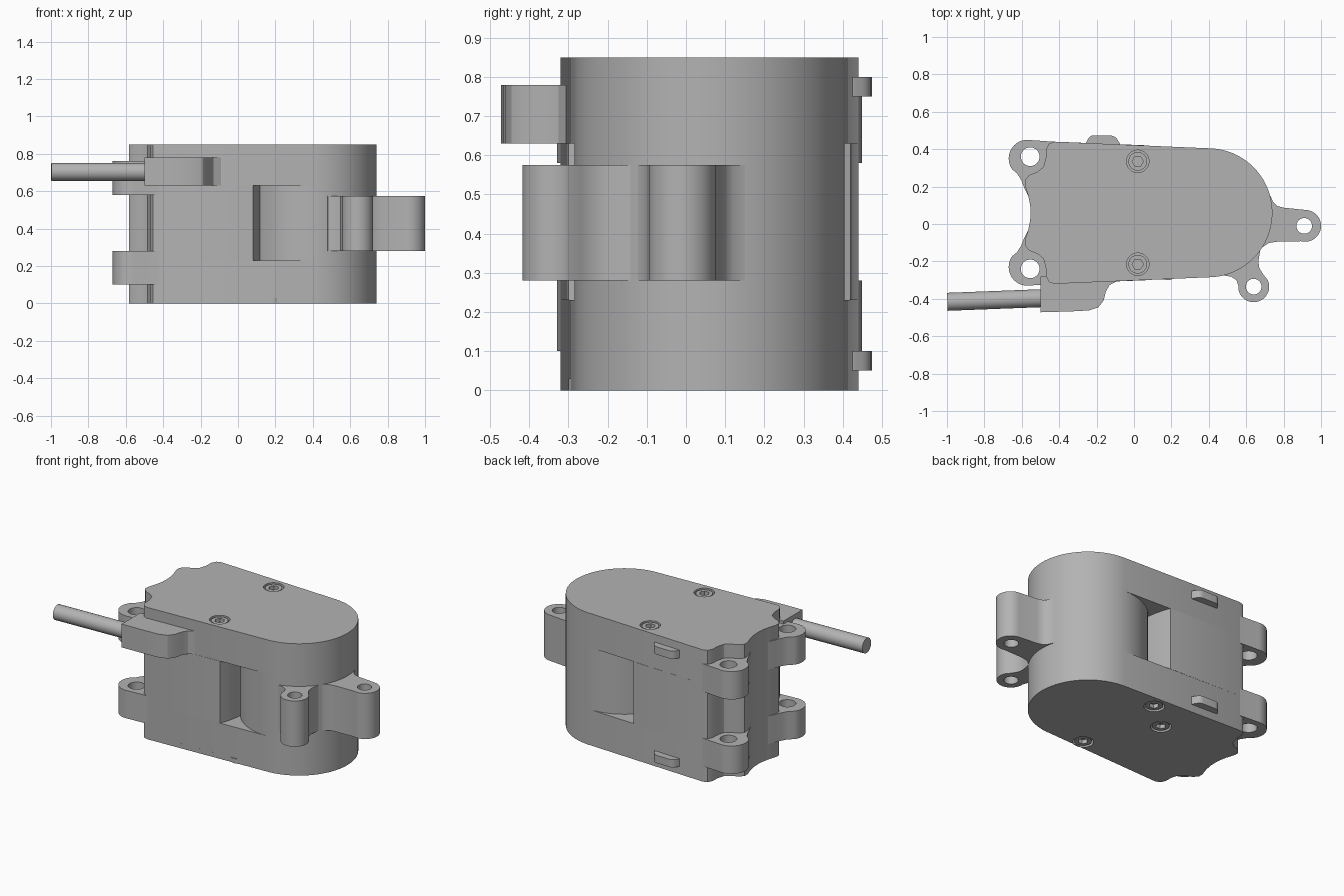
import bpy, bmesh, math
from mathutils import Vector

cube = bpy.data.objects.get("Cube")
if cube:
    bpy.data.objects.remove(cube, do_unlink=True)

grey = bpy.data.materials.new("plain_grey")
grey.use_nodes = True
GREY = (0.45, 0.45, 0.45, 1)
grey.diffuse_color = GREY
grey.node_tree.nodes["Principled BSDF"].inputs["Base Color"].default_value = GREY

AXIS = 0.06              # the case is symmetric about this y
HUB = (0.395, AXIS)
HUB_R = 0.345


def arc(c, r, a0, a1, n=24):
    steps = [math.radians(a0 + (a1 - a0) * i / n) for i in range(n + 1)]
    return [(c[0] + r * math.cos(a), c[1] + r * math.sin(a)) for a in steps]


def circle(c, r, n=32):
    return arc(c, r, 0, 360, n)[:-1]


def mirror(pts):
    return [(x, 2 * AXIS - y) for x, y in pts]


def rounded(pts, cut, n=5):
    """Round every corner of a closed outline with a small curve."""
    out = []
    for i, p in enumerate(pts):
        p, a, b = Vector(p), Vector(pts[i - 1]), Vector(pts[(i + 1) % len(pts)])
        s = p + (a - p).normalized() * min(cut, (a - p).length * 0.49)
        e = p + (b - p).normalized() * min(cut, (b - p).length * 0.49)
        for k in range(n + 1):
            t = k / n
            q = s * (1 - t) ** 2 + p * 2 * t * (1 - t) + e * t ** 2
            out.append((q.x, q.y))
    return out


def finish(name, bm):
    bmesh.ops.recalc_face_normals(bm, faces=bm.faces)
    mesh = bpy.data.meshes.new(name)
    bm.to_mesh(mesh)
    bm.free()
    mesh.materials.append(grey)
    ob = bpy.data.objects.new(name, mesh)
    bpy.context.collection.objects.link(ob)
    bpy.ops.object.select_all(action='DESELECT')
    ob.select_set(True)
    bpy.context.view_layer.objects.active = ob
    bpy.ops.object.shade_smooth_by_angle(angle=math.radians(30))
    return ob


def prism(name, outline, z0, z1, holes=()):
    """Extrude an outline, with optional holes through it."""
    bm = bmesh.new()
    edges = []
    for loop in (outline, *holes):
        vs = [bm.verts.new((x, y, z0)) for x, y in loop]
        edges += [bm.edges.new((v, vs[i - 1])) for i, v in enumerate(vs)]
    bmesh.ops.triangle_fill(bm, edges=edges, use_beauty=True, normal=(0, 0, 1))
    ext = bmesh.ops.extrude_face_region(bm, geom=bm.faces[:], use_keep_orig=True)
    top = [g for g in ext["geom"] if isinstance(g, bmesh.types.BMVert)]
    bmesh.ops.translate(bm, verts=top, vec=(0, 0, z1 - z0))
    return finish(name, bm)


# Case outline: rounded nose, straight flanks, scooped tail
flank = [(-0.425, 0.44), (-0.455, 0.43), (-0.47, 0.40), (-0.472, 0.35),
         (-0.485, 0.305), (-0.515, 0.28), (-0.56, 0.262), (-0.583, 0.235),
         (-0.583, 0.205), (-0.565, 0.15), (-0.555, 0.10)]
tail = flank + [(-0.553, AXIS)] + mirror(flank)[::-1]
case = arc(HUB, HUB_R, -90, 90, 40) + tail

# Middle of the case stops at a curved wall, leaving side windows for the hub
wall = [(0.08, 0.42), (0.098, 0.37), (0.11, 0.32), (0.12, 0.26)]
core = mirror(wall) + wall[::-1] + tail

top_screws = [(0.02, 0.335), (0.02, -0.215)]
base_screws = [(0.13, 0.335), (-0.05, 0.18), (0.18, -0.24)]

prism("base_plate", case, 0, 0.03, [circle(c, 0.06) for c in base_screws])
prism("lower_case", case, 0.03, 0.23)
prism("middle_case", core, 0.23, 0.63)
prism("upper_case", case, 0.63, 0.82)
prism("top_plate", case, 0.82, 0.85, [circle(c, 0.06) for c in top_screws])
prism("output_hub", circle(HUB, HUB_R, 80), 0.23, 0.63)

# Screw heads with hexagonal sockets
for c in top_screws:
    prism("top_screw", circle(c, 0.05), 0.82, 0.845, [circle(c, 0.03, 6)])
for c in base_screws:
    prism("base_screw", circle(c, 0.05), 0.005, 0.03, [circle(c, 0.03, 6)])

# Tail mounting ears, two per side
EAR = (-0.565, 0.355)
ear = [(-0.40, 0.438)] + arc((-0.57, 0.35), 0.1, 80, 215, 20) + [
    (-0.625, 0.27), (-0.603, 0.235), (-0.585, 0.19), (-0.56, 0.14), (-0.40, 0.14)]
for z in (0.10, 0.58):
    prism("left_ear", ear, z, z + 0.18, [circle((-0.555, 0.36), 0.05)])
    prism("right_ear", mirror(ear), z, z + 0.18,
          [circle((-0.555, 2 * AXIS - 0.36), 0.05)])

# Two arms on the output hub
long_arm = ([(0.55, -0.10), (0.665, -0.155), (0.685, -0.125), (0.72, -0.102), (0.76, -0.095)]
            + arc((0.915, -0.01), 0.085, -105, 85)
            + [(0.80, 0.087), (0.765, 0.097), (0.742, 0.12), (0.73, 0.15), (0.55, 0.12)])
prism("long_arm", long_arm, 0.28, 0.575, [circle((0.91, -0.01), 0.042)])
short_arm = ([(0.45, -0.15), (0.48, -0.275), (0.52, -0.282), (0.548, -0.30), (0.558, -0.33)]
             + arc((0.64, -0.335), 0.083, 190, 385)
             + [(0.69, -0.268), (0.67, -0.235), (0.665, -0.20), (0.675, -0.14), (0.55, -0.05)])
prism("short_arm", short_arm, 0.28, 0.575, [circle((0.64, -0.335), 0.042)])

# Cable and its clamp
clamp = [(-0.5, -0.28), (-0.5, -0.472), (-0.33, -0.467), (-0.24, -0.462), (-0.19, -0.445),
         (-0.163, -0.41), (-0.15, -0.36), (-0.13, -0.325), (-0.09, -0.305), (-0.09, -0.28)]
prism("cable_clamp", clamp, 0.63, 0.78)
start, end = Vector((-0.998, -0.416, 0.703)), Vector((-0.45, -0.395, 0.703))
bm = bmesh.new()
bmesh.ops.create_cone(bm, cap_ends=True, segments=32, radius1=0.048, radius2=0.048,
                      depth=(end - start).length)
bm.transform((end - start).to_track_quat('Z', 'Y').to_matrix().to_4x4())
bmesh.ops.translate(bm, verts=bm.verts, vec=(start + end) / 2)
finish("cable", bm)

# Small latch tabs on the back
tab = rounded([(-0.27, 0.41), (-0.235, 0.475), (-0.10, 0.472), (-0.065, 0.41)], 0.025)
for z in (0.05, 0.75):
    prism("latch_tab", tab, z, z + 0.05)
